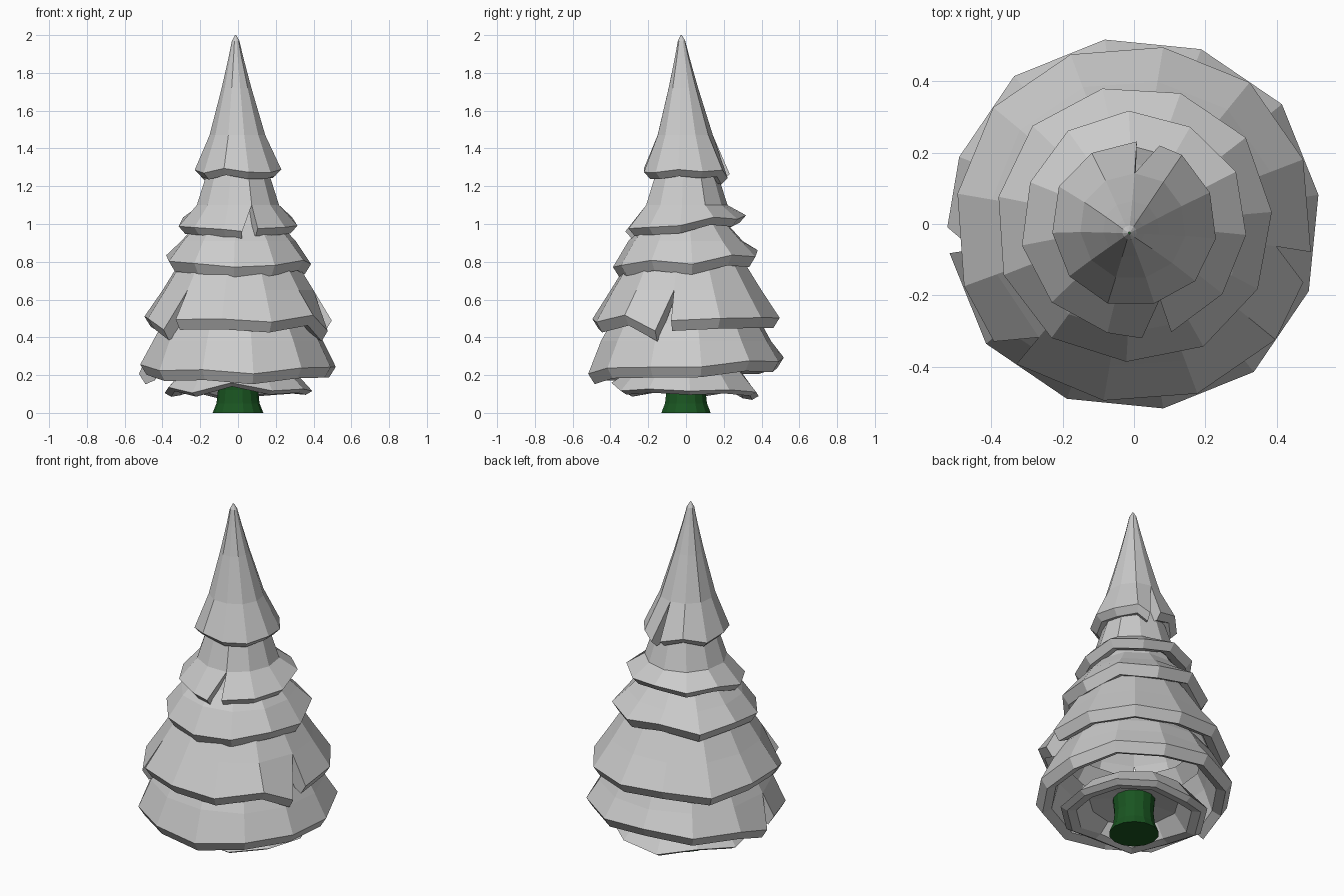
import bpy, bmesh
from math import sin, cos, pi, radians

if "Cube" in bpy.data.objects:
    bpy.data.objects.remove(bpy.data.objects["Cube"])


def finish(name, bm):
    bmesh.ops.remove_doubles(bm, verts=bm.verts, dist=0.0005)
    bmesh.ops.recalc_face_normals(bm, faces=bm.faces)
    mesh = bpy.data.meshes.new(name)
    bm.to_mesh(mesh)
    bm.free()
    obj = bpy.data.objects.new(name, mesh)
    bpy.context.collection.objects.link(obj)
    return obj


def tier(name, outer, sides, phase, notches=(), tilt=(0, 0), wave=0.015,
         gap=11, drop=0.05, lip=0.055, tip=None):
    """Faceted skirt: outer profile (r, z) from top to rim, thick folded lip,
    hollow underside, and V notches cut up to the ring above the rim."""
    bm = bmesh.new()
    n = len(outer)
    rim_r, rim_z = outer[-1]
    r1, z1 = outer[-2]
    r0, z0 = outer[-3]
    # lip turns inward, then the underside climbs back up inside
    profile = list(outer) + [(rim_r - 0.035, rim_z - lip),
                             (rim_r - 0.085, rim_z - lip * 0.6),
                             (r1 - 0.06, z1 - 0.03),
                             (max(r0 - 0.05, 0.04), z0 - 0.03)]
    low = {n - 1, n, n + 1}
    starts = [radians(a) for a in sorted(notches)] or [radians(phase)]
    for k, a0 in enumerate(starts):
        a1 = starts[k + 1] if k + 1 < len(starts) else starts[0] + 2 * pi
        steps = max(2, round(sides * (a1 - a0) / (2 * pi)))
        cols = []
        for i in range(steps + 1):
            col = []
            for j, (r, z) in enumerate(profile):
                a = a0 + (a1 - a0) * i / steps
                w = sin(5 * a + phase) + 0.5 * sin(3 * a + 2 * phase)
                if j in low:
                    z += wave * w + tilt[0] * cos(a) + tilt[1] * sin(a)
                    r *= 1 + 0.012 * sin(4 * a + phase)
                    if notches and i == steps:
                        a -= radians(gap)
                        z -= drop
                else:
                    r *= 1 + 0.015 * sin(4 * a + phase)
                x, y = r * cos(a), r * sin(a)
                if tip and j < n - 1:          # slight lean of the crown
                    t = (z - rim_z) / (outer[0][1] - rim_z)
                    x, y = x + tip[0] * t, y + tip[1] * t
                col.append(bm.verts.new((x, y, z)))
            cols.append(col)
        for c, d in zip(cols, cols[1:]):
            for j in range(len(profile) - 1):
                bm.faces.new((c[j], c[j + 1], d[j + 1], d[j]))
        if notches:                            # close the cut ends
            for c in (cols[0], cols[-1]):
                bm.faces.new(c[n - 2:n + 3])
    return finish(name, bm)


# Foliage tiers, crown to ground
tier("crown", [(0.003, 2.0), (0.02, 1.97), (0.04, 1.88), (0.08, 1.72), (0.15, 1.47),
               (0.233, 1.28)],
     11, 10, notches=(88,), wave=0.014, drop=0.02, gap=16, lip=0.035, tip=(-0.013, -0.025))
tier("upper_tier", [(0.14, 1.32), (0.172, 1.25), (0.22, 1.1), (0.318, 1.005)],
     11, 25, notches=(-71,), tilt=(0.0, 0.035), wave=0.012, gap=15, drop=0.015, lip=0.04)
tier("upper_middle_tier", [(0.19, 1.08), (0.235, 0.99), (0.31, 0.91), (0.392, 0.81)],
     11, 5, tilt=(-0.005, 0.03), wave=0.018)
tier("lower_middle_tier", [(0.25, 0.9), (0.315, 0.8), (0.41, 0.65), (0.508, 0.5)],
     12, 30, notches=(-9, 230), tilt=(0.0, 0.005), wave=0.014, gap=10, drop=0.055)
tier("lower_tier", [(0.34, 0.56), (0.41, 0.47), (0.46, 0.38), (0.528, 0.25)],
     12, 5, notches=(189,), tilt=(0.0, 0.03), wave=0.012, gap=8, drop=0.05)
tier("bottom_tier", [(0.15, 0.24), (0.30, 0.22), (0.395, 0.12)],
     11, pi, wave=0.02, tilt=(0.0, -0.012), lip=0.02)

# Flared green trunk
bm = bmesh.new()
rings = []
for r, z in [(0.134, 0), (0.114, 0.05), (0.106, 0.12), (0.115, 0.22)]:
    rings.append([bm.verts.new((r * cos(2 * pi * i / 14), r * sin(2 * pi * i / 14), z))
                  for i in range(14)])
for a, b in zip(rings, rings[1:]):
    for i in range(14):
        j = (i + 1) % 14
        bm.faces.new((a[i], a[j], b[j], b[i]))
bm.faces.new(rings[0])
bm.faces.new(rings[-1])
trunk = finish("trunk", bm)
green = bpy.data.materials.new("trunk_green")
green.diffuse_color = (0.01, 0.09, 0.015, 1)
green.use_nodes = True
green.node_tree.nodes["Principled BSDF"].inputs["Base Color"].default_value = green.diffuse_color
trunk.data.materials.append(green)
